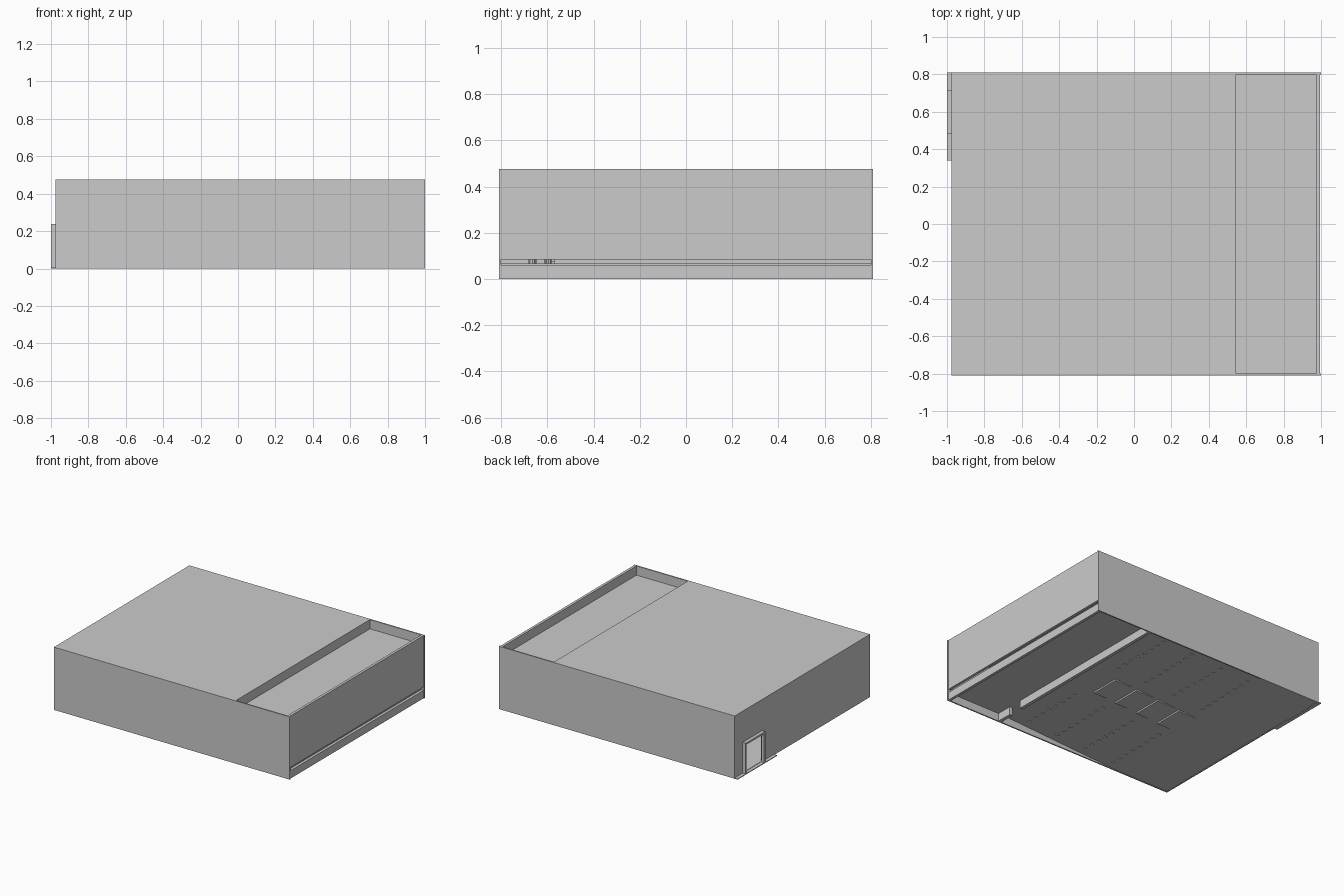
import bpy, bmesh
from mathutils import Matrix, Vector

if "Cube" in bpy.data.objects:
    bpy.data.objects.remove(bpy.data.objects["Cube"])


def add_box(bm, x0, x1, y0, y1, z0, z1):
    m = Matrix.Translation(((x0 + x1) / 2, (y0 + y1) / 2, (z0 + z1) / 2))
    bmesh.ops.create_cube(bm, size=1, matrix=m @ Matrix.Diagonal((x1 - x0, y1 - y0, z1 - z0, 1)))


def finish(name, bm):
    bmesh.ops.recalc_face_normals(bm, faces=bm.faces)
    me = bpy.data.meshes.new(name)
    bm.to_mesh(me)
    bm.free()
    ob = bpy.data.objects.new(name, me)
    bpy.context.collection.objects.link(ob)
    return ob


def boxes(name, *items):
    bm = bmesh.new()
    for b in items:
        add_box(bm, *b)
    return finish(name, bm)


TOP, W = 0.475, 0.81
IN = W - 0.01

# Raked floor: flat stage end, slope, flat rear room
RAKE = [(-0.975, 0.003), (-0.5, 0.003), (0.5, 0.06), (0.975, 0.06)]


def floor_z(x):
    for (xa, za), (xb, zb) in zip(RAKE, RAKE[1:]):
        if x <= xb:
            return za + (zb - za) * (x - xa) / (xb - xa)
    return RAKE[-1][1]


bm = bmesh.new()
outline = RAKE + [(x, z + 0.006) for x, z in reversed(RAKE)]
face = bm.faces.new([bm.verts.new((x, -IN, z)) for x, z in outline])
ext = bmesh.ops.extrude_face_region(bm, geom=[face])["geom"]
bmesh.ops.translate(bm, verts=[v for v in ext if isinstance(v, bmesh.types.BMVert)],
                    vec=Vector((0, 2 * IN, 0)))
finish("raked_floor", bm)

# Outer walls
boxes("front_wall", (-0.975, 1.0, -W, -IN, 0, TOP))
boxes("back_wall", (-0.975, 1.0, IN, W, 0, TOP))
boxes("rear_wall", (0.975, 0.995, -IN, IN, 0.085, TOP))
boxes("rear_curb", (0.975, 0.995, -IN, IN, 0, 0.06))

# Screen end wall with a doorway
D0, D1, DH = 0.48, 0.715, 0.235
boxes("screen_wall",
      (-0.975, -0.965, -IN, D0, 0, TOP - 0.01),
      (-0.975, -0.965, D1, IN, 0, TOP - 0.01),
      (-0.975, -0.965, D0, D1, DH, TOP - 0.01))
boxes("door_frame",
      (-1, -0.975, D0, D0 + 0.012, 0.006, DH),
      (-1, -0.975, D1 - 0.012, D1, 0.006, DH),
      (-1, -0.975, D0, D1, DH - 0.01, DH + 0.004))
boxes("door_sill", (-1, -0.975, 0.34, W, 0, 0.006))

# Roofs
boxes("main_roof", (-0.975, 0.52, -IN, IN, TOP - 0.01, TOP))
boxes("rear_room_roof", (0.545, 0.975, -IN, IN, 0.395, 0.405))

# Partition with a doorway and a window
P0, P1 = 0.52, 0.545
boxes("partition",
      (P0, P1, -IN, -0.68, 0, TOP),
      (P0, P1, -0.68, -0.57, 0.29, TOP),
      (P0, P1, -0.57, -0.14, 0, TOP),
      (P0, P1, -0.14, 0.15, 0, 0.24),
      (P0, P1, -0.14, 0.15, 0.35, TOP),
      (P0, P1, 0.15, IN, 0, TOP))

# Central aisle steps, each just poking through the floor
steps = []
for i in range(4):
    xa = 0.25 - 0.19 * i
    low = max(0.0, floor_z(xa - 0.15) - 0.003)
    steps.append((xa - 0.15, xa, -0.13, 0.10, low, floor_z(xa) + 0.01))
boxes("aisle_steps", *steps)

# Four rows of seats on either side of the aisle
seats, legs = bmesh.new(), bmesh.new()
for x in (0.32, 0.07, -0.18, -0.43):
    f = floor_z(x)
    for side in (-1, 1):
        for k in range(4):
            y = -0.015 + side * (0.265 + 0.14 * k)
            add_box(seats, x - 0.05, x + 0.04, y - 0.055, y + 0.055, f + 0.055, f + 0.07)
            add_box(seats, x + 0.04, x + 0.052, y - 0.055, y + 0.055, f + 0.055, f + 0.14)
            for dy in (-0.035, 0.035):
                z0 = max(0.0, f - 0.004)
                z1 = f + 0.055
                bmesh.ops.create_cone(legs, cap_ends=True, segments=8, radius1=0.013,
                                      radius2=0.013, depth=z1 - z0,
                                      matrix=Matrix.Translation((x, y + dy, (z0 + z1) / 2)))
finish("seats", seats)
finish("seat_legs", legs)
